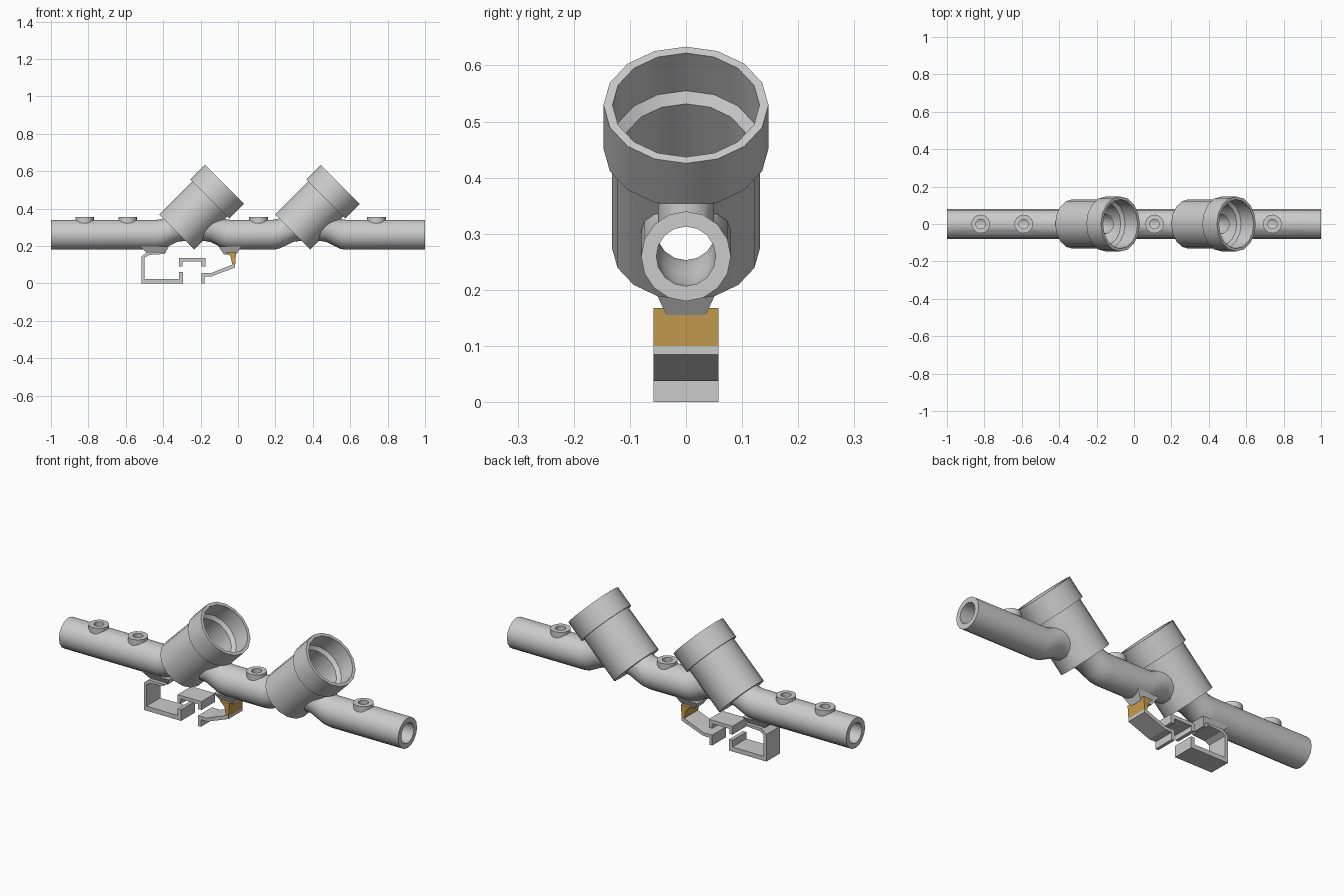
import bpy, bmesh
from math import pi, cos, sin, radians
from mathutils import Matrix, Vector

if "Cube" in bpy.data.objects:
    bpy.data.objects.remove(bpy.data.objects["Cube"])

SIDES = 16
PIPE_Z = 0.26
VALVES = (-0.235, 0.385)


def make_object(name, bm):
    bmesh.ops.remove_doubles(bm, verts=bm.verts, dist=1e-6)
    bmesh.ops.recalc_face_normals(bm, faces=bm.faces)
    mesh = bpy.data.meshes.new(name)
    bm.to_mesh(mesh)
    bm.free()
    obj = bpy.data.objects.new(name, mesh)
    bpy.context.collection.objects.link(obj)
    return obj


def skin(name, rings):
    """Closed solid through a series of equal-length rings of points."""
    bm = bmesh.new()
    loops = [[bm.verts.new(p) for p in ring] for ring in rings]
    n = len(loops[0])
    for a, b in zip(loops, loops[1:]):
        for i in range(n):
            j = (i + 1) % n
            bm.faces.new((a[i], a[j], b[j], b[i]))
    bm.faces.new(loops[0])
    bm.faces.new(loops[-1])
    return make_object(name, bm)


def turned(name, profile, matrix):
    """Solid of revolution from (radius, height) pairs."""
    return skin(name, [[matrix @ Vector((r * cos(2 * pi * i / SIDES),
                                         r * sin(2 * pi * i / SIDES), h))
                        for i in range(SIDES)] for r, h in profile])


def pipe(name, radius, end):
    """Tube along x that rises where it passes through each valve."""
    path = [(-end, 0)]
    for v in VALVES:
        path += [(v + dx, dz) for dx, dz in
                 ((-.20, 0), (-.165, .006), (-.13, .022), (-.09, .042), (-.06, .046),
                  (.06, .046), (.09, .04), (.13, .02), (.16, .005), (.19, 0))]
    path.append((end, 0))
    return skin(name, [[(x, radius * sin(2 * pi * i / SIDES),
                         PIPE_Z + dz + radius * cos(2 * pi * i / SIDES))
                        for i in range(SIDES)] for x, dz in path])


def plate(name, outline, half=0.058):
    """Extrude an x-z outline across y."""
    return skin(name, [[(x, y, z) for x, z in outline] for y in (-half, half)])


def frustum(name, bottom, top):
    """Block between two rectangles given as (x0, x1, half_y, z)."""
    return skin(name, [[(a, -y, z), (b, -y, z), (b, y, z), (a, y, z)]
                       for a, b, y, z in (bottom, top)])


# Manifold solids: main pipe, angled valve cups, top ports; and their bores
manifold = pipe("valve_manifold", 0.08, 1.0)
solids, cutters = [], [pipe("pipe_bore", 0.053, 1.1)]
for v in VALVES:
    m = Matrix.Translation((v - 0.0925, 0, 0.275)) @ Matrix.Rotation(radians(45), 4, 'Y')
    solids.append(turned("valve_cup", [(.132, 0), (.132, .25), (.147, .25), (.147, .36)], m))
    cutters.append(turned("cup_bore", [(.113, .04), (.113, .25), (.131, .265), (.131, .42)], m))
for x in (-0.82, -0.59, 0.11, 0.74):
    m = Matrix.Translation((x, 0, PIPE_Z))
    solids.append(turned("port", [(.05, .055), (.05, .094)], m))
    cutters.append(turned("port_bore", [(.025, .01), (.025, .15)], m))

# Combine the manifold
for tools, op in ((solids, 'UNION'), (cutters, 'DIFFERENCE')):
    for tool in tools:
        mod = manifold.modifiers.new(tool.name, 'BOOLEAN')
        mod.operation, mod.solver, mod.object = op, 'EXACT', tool
deps = bpy.context.evaluated_depsgraph_get()
result = bpy.data.meshes.new_from_object(manifold.evaluated_get(deps))
manifold.modifiers.clear()
manifold.data = result
for tool in solids + cutters:
    bpy.data.objects.remove(tool)
bpy.ops.object.select_all(action='DESELECT')
manifold.select_set(True)
bpy.context.view_layer.objects.active = manifold
bpy.ops.object.shade_smooth_by_angle(angle=radians(30))

# Necks joining the rail clips to the pipe
frustum("left_neck", (-.485, -.39, .035, .16), (-.525, -.37, .055, .198))
frustum("right_neck", (-.075, -.01, .035, .155), (-.105, .02, .055, .198))

# Left hook of the rail clip
plate("left_clip", [(-.515, 0), (-.295, 0), (-.295, .06), (-.315, .06), (-.315, .024),
                    (-.499, .024), (-.499, .138), (-.475, .152), (-.40, .157),
                    (-.39, .168), (-.485, .168), (-.515, .145)])

# Rail between the hooks
plate("rail", [(-.315, .09), (-.297, .09), (-.297, .116), (-.195, .116), (-.195, .09),
               (-.175, .09), (-.175, .135), (-.315, .135)])

# Right hook with sloping arm
plate("right_clip", [(-.195, 0), (-.178, 0), (-.178, .038), (-.14, .038), (-.015, .085),
                     (-.015, .10), (-.03, .10), (-.145, .055), (-.195, .055)])

# Coloured upright holding the right hook
upright = plate("right_upright", [(-.03, .10), (-.015, .10), (-.01, .168), (-.065, .168),
                                  (-.04, .145)])
orange = bpy.data.materials.new("orange")
orange.diffuse_color = (0.57, 0.34, 0.08, 1)
orange.use_nodes = True
orange.node_tree.nodes["Principled BSDF"].inputs["Base Color"].default_value = orange.diffuse_color
upright.data.materials.append(orange)
